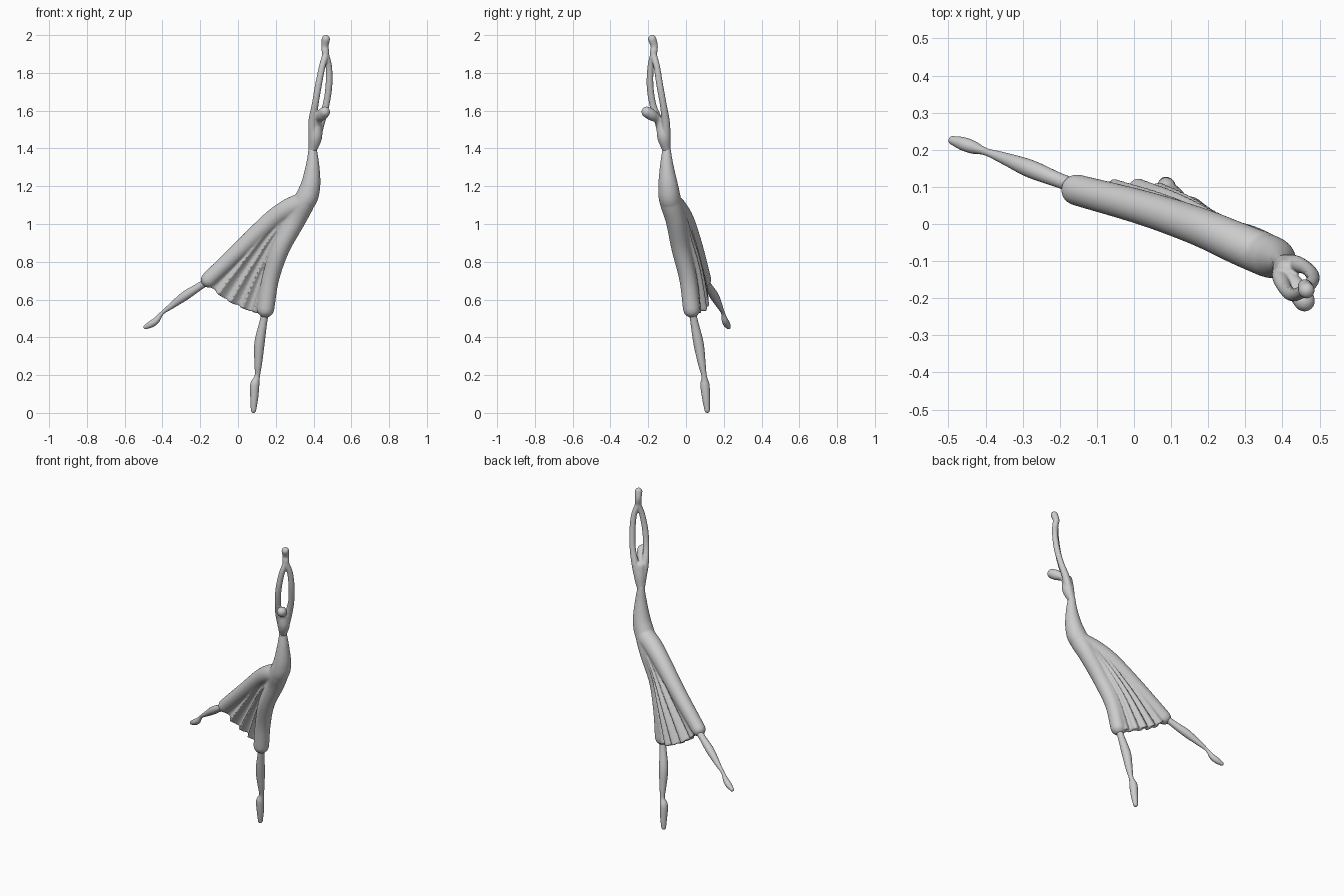
import bpy, bmesh, math
from mathutils import Vector

if "Cube" in bpy.data.objects:
    bpy.data.objects.remove(bpy.data.objects["Cube"])


def spline(pts, n):
    """Catmull-Rom samples of (x, y, z, radius) points, evenly spread per segment."""
    p = [Vector(q) for q in pts]
    p = [p[0] * 2 - p[1]] + p + [p[-1] * 2 - p[-2]]
    out, segs = [], len(pts) - 1
    for k in range(n + 1):
        u = k / n * segs
        i = min(int(u), segs - 1)
        t = u - i
        a, b, c, d = p[i:i + 4]
        out.append(0.5 * (2 * b + (c - a) * t + (2 * a - 5 * b + 4 * c - d) * t * t
                          + (3 * b - a - 3 * c + d) * t ** 3))
    return out


def bridge(bm, rings):
    """Skin closed rings of equal size and cap both ends."""
    for a, b in zip(rings, rings[1:]):
        for j in range(len(a)):
            k = (j + 1) % len(a)
            bm.faces.new((a[j], a[k], b[k], b[j]))
    bm.faces.new(rings[0][::-1])
    bm.faces.new(rings[-1])


def tube(bm, pts, n=40, sides=24):
    """Round-ended tube of varying radius along a smooth path."""
    s = spline(pts, n)
    c = [v.to_3d() for v in s]
    r = [max(v.w, 0.004) for v in s]
    d0, d1 = (c[0] - c[1]).normalized(), (c[-1] - c[-2]).normalized()
    angs = [math.radians(a) for a in (25, 50, 70, 84)]
    head = [(c[0] + d0 * r[0] * math.sin(a), r[0] * math.cos(a), -d0) for a in reversed(angs)]
    tail = [(c[-1] + d1 * r[-1] * math.sin(a), r[-1] * math.cos(a), d1) for a in angs]
    mid = [(c[i], r[i], (c[min(i + 1, n)] - c[max(i - 1, 0)]).normalized()) for i in range(n + 1)]
    rings = []
    for centre, rad, tan in head + mid + tail:
        u = tan.cross(Vector((0, 1, 0))).normalized()
        w = tan.cross(u)
        rings.append([bm.verts.new(centre + rad * (u * math.cos(a) + w * math.sin(a)))
                      for a in (2 * math.pi * j / sides for j in range(sides))])
    bridge(bm, rings)


def finish(bm, name, voxel=None, smooth=3):
    bmesh.ops.recalc_face_normals(bm, faces=bm.faces[:])
    for f in bm.faces:
        f.smooth = True
    me = bpy.data.meshes.new(name)
    bm.to_mesh(me)
    bm.free()
    ob = bpy.data.objects.new(name, me)
    bpy.context.collection.objects.link(ob)
    if voxel:
        m = ob.modifiers.new("fuse", 'REMESH')
        m.mode, m.voxel_size, m.use_smooth_shade = 'VOXEL', voxel, True
        m = ob.modifiers.new("soften", 'SMOOTH')
        m.factor, m.iterations = 0.5, smooth
    return ob


# Dress: bodice, the cloth over each thigh, and the pleated sheet between them
hip = (0.352, -0.082, 1.12, 0.058)
bodice = [(0.395, -0.103, 1.41, 0.02), (0.395, -0.102, 1.31, 0.036),
          (0.383, -0.094, 1.2, 0.053)]
stand = [hip, (0.305, -0.055, 1.02, 0.053), (0.225, -0.028, 0.87, 0.049),
         (0.172, 0.01, 0.71, 0.046), (0.146, 0.03, 0.55, 0.046)]
back = [hip, (0.268, -0.047, 1.078, 0.056), (0.175, -0.007, 1.015, 0.052),
        (0.03, 0.042, 0.88, 0.047), (-0.155, 0.092, 0.705, 0.042)]

bm = bmesh.new()
ROWS, COLS, PLEATS = 40, 60, 5
A, B = spline(back, ROWS), spline(stand, ROWS)
out_dir = Vector((0.3, 0.95, 0.1)).normalized()
rings = []
for i in range(5, ROWS + 1):
    s = i / ROWS
    front, rear = [], []
    fill = 0.032 * (1 - s)                  # cloth is fuller near the hip
    for j in range(COLS + 1):
        t = j / COLS
        wave = abs(math.sin(math.pi * PLEATS * t))
        bulge = 0.042 * math.sin(math.pi * t ** 1.4) * s
        sag = s ** 4 * (0.055 * math.sin(math.pi * t) ** 0.5 + 0.014 * wave)
        p = (A[i].to_3d().lerp(B[i].to_3d(), t) + out_dir * (bulge + 0.032 * s * (wave - 0.55))
             - Vector((0.1, 0, 1)) * sag)
        rear.append(bm.verts.new(p + out_dir * (0.014 + fill)))
        front.append(bm.verts.new(p - out_dir * (0.018 + fill)))
    rings.append(rear + front[::-1])
bridge(bm, rings)
tube(bm, bodice + stand)
tube(bm, bodice + back)
finish(bm, "dress", 0.006, 5)

# Legs with pointed feet
legs = {
    "standing_leg": [(0.15, 0.03, 0.56, 0.02), (0.136, 0.042, 0.49, 0.02), (0.114, 0.066, 0.37, 0.027),
                     (0.107, 0.084, 0.26, 0.02), (0.102, 0.096, 0.195, 0.014), (0.089, 0.1, 0.15, 0.024),
                     (0.086, 0.106, 0.08, 0.021), (0.082, 0.112, 0.014, 0.014)],
    "raised_leg": [(-0.13, 0.092, 0.72, 0.02), (-0.2, 0.117, 0.672, 0.02), (-0.28, 0.149, 0.62, 0.024),
                   (-0.35, 0.177, 0.568, 0.016), (-0.4, 0.195, 0.53, 0.01), (-0.432, 0.206, 0.49, 0.017),
                   (-0.46, 0.216, 0.47, 0.018), (-0.488, 0.225, 0.455, 0.012)],
}
for name, path in legs.items():
    bm = bmesh.new()
    tube(bm, path, 60)
    finish(bm, name)

# Upper body: back, head tipped back, and two arms meeting in the hands
bm = bmesh.new()
waist = (0.395, -0.103, 1.39, 0.021)
hands = [(0.464, -0.172, 1.9, 0.018), (0.46, -0.168, 1.94, 0.019), (0.465, -0.179, 1.979, 0.022)]
tube(bm, [waist, (0.41, -0.117, 1.46, 0.035), (0.412, -0.125, 1.53, 0.031)])
tube(bm, [(0.408, -0.12, 1.5, 0.028), (0.422, -0.147, 1.552, 0.022),
          (0.445, -0.183, 1.578, 0.03), (0.459, -0.207, 1.593, 0.029)])
tube(bm, [waist, (0.397, -0.124, 1.47, 0.024), (0.395, -0.145, 1.545, 0.022), (0.408, -0.175, 1.63, 0.018),
          (0.425, -0.19, 1.73, 0.018), (0.445, -0.187, 1.83, 0.017)] + hands, 70)
tube(bm, [waist, (0.418, -0.106, 1.47, 0.024), (0.44, -0.108, 1.545, 0.022), (0.466, -0.12, 1.63, 0.018),
          (0.481, -0.138, 1.73, 0.018), (0.481, -0.154, 1.83, 0.017)] + hands, 70)
finish(bm, "upper_body", 0.004, 3)
